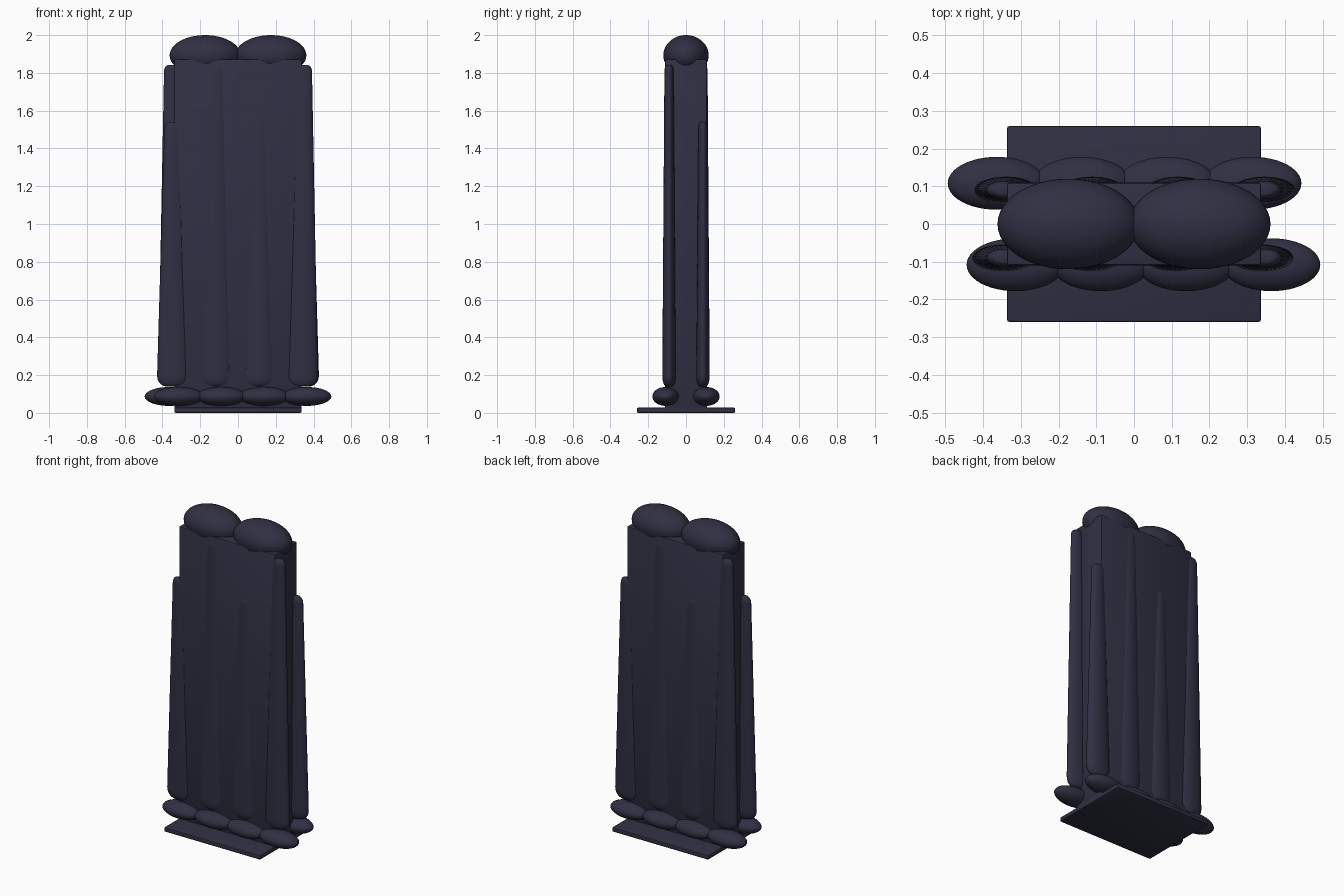
import bpy, bmesh, math

if "Cube" in bpy.data.objects:
    bpy.data.objects.remove(bpy.data.objects["Cube"])

mat = bpy.data.materials.new("dark slate blue")
mat.diffuse_color = (0.029, 0.029, 0.056, 1)
mat.use_nodes = True
mat.node_tree.nodes["Principled BSDF"].inputs["Base Color"].default_value = mat.diffuse_color


def finish(bm, name, smooth=35):
    me = bpy.data.meshes.new(name)
    bmesh.ops.recalc_face_normals(bm, faces=bm.faces)
    bm.to_mesh(me)
    bm.free()
    me.materials.append(mat)
    ob = bpy.data.objects.new(name, me)
    bpy.context.collection.objects.link(ob)
    bpy.ops.object.select_all(action='DESELECT')
    ob.select_set(True)
    bpy.context.view_layer.objects.active = ob
    bpy.ops.object.shade_smooth_by_angle(angle=math.radians(smooth))
    return ob


def box(name, sx, sy, z0, z1, bevel):
    bm = bmesh.new()
    bmesh.ops.create_cube(bm, size=1)
    for v in bm.verts:
        v.co = (v.co.x * sx, v.co.y * sy, z0 + (v.co.z + 0.5) * (z1 - z0))
    bmesh.ops.bevel(bm, geom=bm.edges[:], offset=bevel, segments=2,
                    profile=0.5, affect='EDGES')
    return finish(bm, name)


def ellipsoid(name, centre, radii):
    bm = bmesh.new()
    bmesh.ops.create_uvsphere(bm, u_segments=48, v_segments=24, radius=1)
    for v in bm.verts:
        v.co = [c + r * p for c, r, p in zip(centre, radii, v.co)]
    return finish(bm, name)


def fold(name, side, xb, xt, top):
    """Flattened tapered column with rounded ends."""
    bm = bmesh.new()
    bottom, n, steps = 0.14, 40, 6
    # each entry: height, width scale at that height
    rings = []
    for i in range(steps + 1):
        a = math.pi / 2 * i / steps
        rings.append((bottom + 0.06 * (1 - math.cos(a)), 0.4 + 0.6 * math.sin(a)))
    for i in range(steps + 1):
        a = math.pi / 2 * i / steps
        rings.append((top - 0.035 * (1 - math.sin(a)), 0.4 + 0.6 * math.cos(a)))
    loops = []
    for z, s in rings:
        t = (z - bottom) / (top - bottom)
        rx = s * (0.085 + (0.044 - 0.085) * t)
        ry = s * (0.036 + (0.024 - 0.036) * t)
        x = xb + (xt - xb) * t
        loops.append([bm.verts.new((side * (x + rx * math.cos(k * math.tau / n)),
                                    side * (-0.09 + ry * math.sin(k * math.tau / n)), z))
                      for k in range(n)])
    for a, b in zip(loops, loops[1:]):
        for k in range(n):
            bm.faces.new((a[k], a[(k + 1) % n], b[(k + 1) % n], b[k]))
    bm.faces.new(loops[0][::-1])
    bm.faces.new(loops[-1])
    return finish(bm, name)


# Base plate and main panel
box("base_plate", 0.674, 0.52, 0.0, 0.028, 0.007)
box("main_panel", 0.674, 0.22, 0.02, 1.872, 0.007)

# Rounded crown lobes
for label, s in (("left", -1), ("right", 1)):
    ellipsoid("crown_lobe_" + label, (s * 0.174, 0, 1.893), (0.188, 0.12, 0.107))

# Folds and foot lobes: the back repeats the front turned half round
for label, side in (("front", 1), ("back", -1)):
    for i in range(4):
        top = 1.843 if i % 2 else 1.54
        xb = -0.345 + i * 0.228
        fold(f"{label}_fold_{i + 1}", side, xb, xb + 0.008 * (i % 2), top)
        ellipsoid(f"{label}_foot_lobe_{i + 1}",
                  (side * (-0.314 + i * 0.226), side * -0.108, 0.087),
                  (0.13, 0.07, 0.05))
